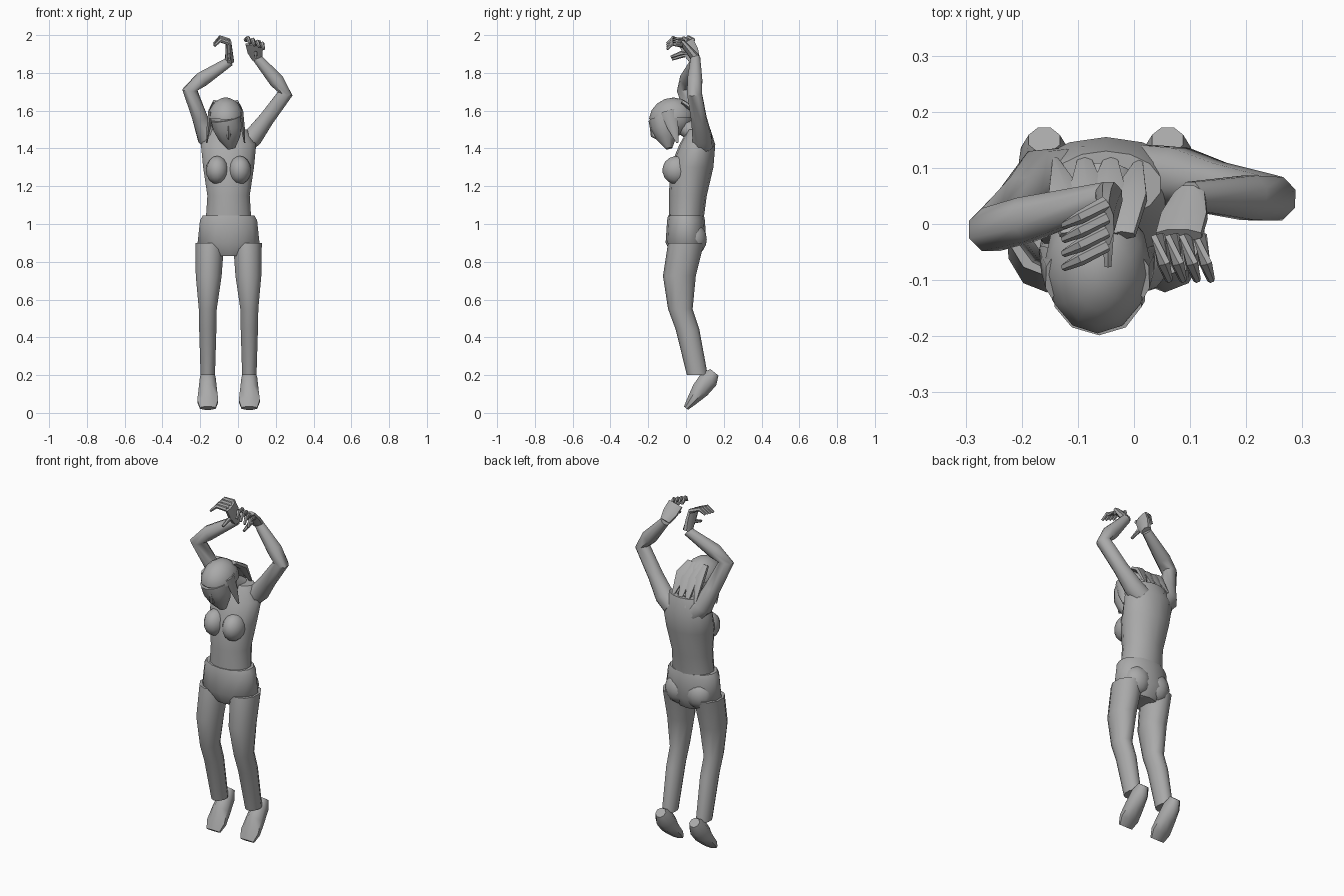
import bpy, bmesh, math
from mathutils import Vector

default_cube = bpy.data.objects.get("Cube")
if default_cube:
    bpy.data.objects.remove(default_cube, do_unlink=True)

shade = 0.4
grey = bpy.data.materials.new("plain grey")
grey.use_nodes = True
grey.diffuse_color = (shade, shade, shade, 1)
grey.node_tree.nodes["Principled BSDF"].inputs["Base Color"].default_value = grey.diffuse_color

SIDES = (("left", 1), ("right", -1))
UP = Vector((0, 0, 1))
BACK = Vector((0, 1, 0))
MIDDLE = -0.05  # x of the body's own centre line


def finish(name, bm):
    bmesh.ops.recalc_face_normals(bm, faces=bm.faces)
    mesh = bpy.data.meshes.new(name)
    bm.to_mesh(mesh)
    bm.free()
    mesh.materials.append(grey)
    part = bpy.data.objects.new(name, mesh)
    bpy.context.collection.objects.link(part)
    bpy.ops.object.select_all(action="DESELECT")
    part.select_set(True)
    bpy.context.view_layer.objects.active = part
    bpy.ops.object.shade_smooth_by_angle(angle=math.radians(50))
    return part


def loft(name, path, widths, depths, sides=8, level=False):
    """Skin ellipses along a path; level keeps every ellipse horizontal."""
    bm = bmesh.new()
    points = [Vector(point) for point in path]
    last = len(points) - 1
    loops = []
    for i, (point, width, depth) in enumerate(zip(points, widths, depths)):
        along = UP if level else (points[min(i + 1, last)] - points[max(i - 1, 0)]).normalized()
        deep = (BACK - along * along.dot(BACK)).normalized()
        wide = along.cross(deep)
        angles = [math.tau * (k + 0.5) / sides for k in range(sides)]
        loops.append([bm.verts.new(point + wide * width * math.cos(angle) + deep * depth * math.sin(angle))
                      for angle in angles])
    for lower, upper in zip(loops, loops[1:]):
        for k in range(sides):
            following = (k + 1) % sides
            bm.faces.new((lower[k], lower[following], upper[following], upper[k]))
    bm.faces.new(loops[0])
    bm.faces.new(loops[-1])
    return finish(name, bm)


def ball(name, centre, radii, tilt=0, cut=None):
    """Ellipsoid leaning about x; everything beyond the cut direction is removed."""
    bm = bmesh.new()
    bmesh.ops.create_uvsphere(bm, u_segments=12, v_segments=8, radius=1)
    if cut:
        bmesh.ops.bisect_plane(bm, geom=bm.verts[:] + bm.edges[:] + bm.faces[:],
                               plane_co=(0, 0, 0), plane_no=cut, clear_outer=True)
    bmesh.ops.scale(bm, vec=radii, verts=bm.verts)
    part = finish(name, bm)
    part.location = centre
    part.rotation_euler.x = tilt


def leg(side, sign):
    """Thigh, knee, calf and ankle, with the knee pushed forward."""
    hip, knee, ankle = [Vector((MIDDLE + sign * reach, y, z)) for reach, y, z in
                        ((0.1, 0, 0.9), (0.11, -0.03, 0.55), (0.11, 0.06, 0.2))]
    thigh = hip.lerp(knee, 0.5) - BACK * 0.02
    calf = knee.lerp(ankle, 0.3) + BACK * 0.01
    widths = (0.08, 0.072, 0.05, 0.048, 0.04)
    loft(side + "_leg", (hip, thigh, knee, calf, ankle), widths,
         [width + 0.015 for width in widths], sides=10, level=True)


def foot(side, sign):
    """Pointed foot running down and forward from the raised heel to the toe."""
    toe = Vector((MIDDLE + sign * 0.11, 0, 0.025))
    heel = toe + BACK * 0.15 + UP * 0.19
    path = [heel.lerp(toe, step) for step in (0, 0.2, 0.5, 0.8, 1)]
    loft(side + "_foot", path, (0.03, 0.045, 0.052, 0.06, 0.045), (0.03, 0.055, 0.05, 0.03, 0.015))


def arm(side, shoulder, elbow, wrist):
    """Raised arm, thick at the shoulder and bent at the elbow."""
    armpit = shoulder.lerp(Vector((MIDDLE, shoulder.y, shoulder.z - 0.1)), 0.4)
    upper = shoulder.lerp(elbow, 0.4)
    forearm = elbow.lerp(wrist, 0.3) + UP * 0.01
    path = (armpit, shoulder, upper, elbow, forearm, wrist)
    radii = (0.06, 0.055, 0.044, 0.042, 0.043, 0.027)
    loft(side + "_arm", path, radii, radii)


def hand(side, wrist, knuckles, across, reach, curl, palm):
    """Palm, four curled fingers set across the knuckles, and a thumb."""
    loft(side + "_palm", (wrist, wrist.lerp(knuckles, 0.5), knuckles), palm[0], palm[1])
    radii = (0.013, 0.012, 0.007)
    for i in range(4):
        root = knuckles + across * (i - 1.5)
        bend = root + reach
        loft(f"{side}_finger_{i + 1}", (root, bend, bend + curl), radii, radii, sides=6)
    base = wrist.lerp(knuckles, 0.3)
    tip = base - BACK * 0.11 - UP * 0.02
    loft(side + "_thumb", (base, base.lerp(tip, 0.5) + UP * 0.01, tip), radii, radii, sides=6)


# Torso and trousers
shirt_path = [(MIDDLE, y, z) for y, z in
              ((0, 1), (0.01, 1.15), (0.03, 1.3), (0.06, 1.42), (0.07, 1.5))]
loft("shirt", shirt_path, (0.125, 0.115, 0.138, 0.15, 0.1), (0.09, 0.1, 0.115, 0.095, 0.06),
     sides=14, level=True)
hips_path = [(MIDDLE, 0, z) for z in (1.045, 1.02, 0.9, 0.83)]
loft("hips", hips_path, (0.14, 0.155, 0.168, 0.09), (0.095, 0.1, 0.108, 0.07), sides=14, level=True)

# Paired body parts
for side, sign in SIDES:
    ball(side + "_breast", (MIDDLE + sign * 0.06, -0.05, 1.285), (0.06, 0.075, 0.075), tilt=-0.25)
    ball(side + "_buttock", (MIDDLE + sign * 0.065, 0.04, 0.92), (0.08, 0.07, 0.085))
    leg(side, sign)
    foot(side, sign)

# Arms and hands
left_wrist = Vector((0.1, 0.05, 1.88))
right_wrist = Vector((-0.045, 0.05, 1.86))
arm("left", Vector((0.08, 0.085, 1.46)), Vector((0.25, 0.045, 1.69)), left_wrist)
arm("right", Vector((-0.165, 0.08, 1.46)), Vector((-0.255, -0.01, 1.71)), right_wrist)
flat, broad = (0.026, 0.02, 0.015), (0.03, 0.045, 0.045)
hand("left", left_wrist, Vector((0.08, -0.02, 1.96)), across=Vector((0.025, 0, -0.01)),
     reach=Vector((0.01, -0.05, 0.01)), curl=Vector((0.01, -0.03, -0.03)), palm=(broad, flat))
hand("right", right_wrist, Vector((-0.05, 0, 1.965)), across=Vector((0, -0.025, -0.005)),
     reach=Vector((-0.045, -0.025, 0.015)), curl=Vector((-0.03, -0.015, -0.03)), palm=(flat, broad))

# Neck and bowed head
skull = Vector((-0.065, -0.075, 1.56))
chin = Vector((-0.035, -0.08, 1.4))
brow = skull - BACK * 0.04
neck_radii = (0.065, 0.05, 0.05)
nape = Vector((MIDDLE, 0.075, 1.46))
loft("neck", (nape, nape.lerp(skull, 0.4), skull), neck_radii, neck_radii)
ball("skull", skull, (0.086, 0.112, 0.1), tilt=0.35)
cheeks = [brow.lerp(chin, step) - BACK * 0.01 for step in (0, 0.3, 0.65, 1)]
loft("face", cheeks, (0.083, 0.08, 0.06, 0.022), (0.075, 0.075, 0.055, 0.018), sides=10)
nose_tip = Vector((MIDDLE, -0.17, 1.47))
loft("nose", (nose_tip + UP * 0.05 - BACK * 0.015, nose_tip, nose_tip + BACK * 0.02 - UP * 0.015),
     (0.008, 0.014, 0.01), (0.008, 0.018, 0.01), sides=6)

# Hair: cap, strands down the back, locks beside the face
ball("hair_cap", skull, (0.096, 0.122, 0.108), tilt=0.35, cut=(0, -0.35, -1))
for i in range(4):
    offset = i - 1.5
    crown = skull + Vector((offset * 0.03, 0.055, 0.085))
    end = skull + Vector((offset * 0.05, 0.22 - abs(offset) * 0.02, -0.12 + abs(offset) * 0.03))
    middle = crown.lerp(end, 0.4) + BACK * 0.015 + UP * 0.02
    loft(f"back_strand_{i + 1}", (crown, middle, end), (0.025, 0.036, 0.006), (0.012, 0.018, 0.005), sides=6)
for side, sign in SIDES:
    temple = skull + Vector((sign * 0.08, -0.02, 0.04))
    end = skull + Vector((sign * 0.1, 0.03, -0.13))
    loft(side + "_lock", (temple, temple.lerp(end, 0.5), end), (0.014, 0.012, 0.004), (0.04, 0.03, 0.006), sides=6)
